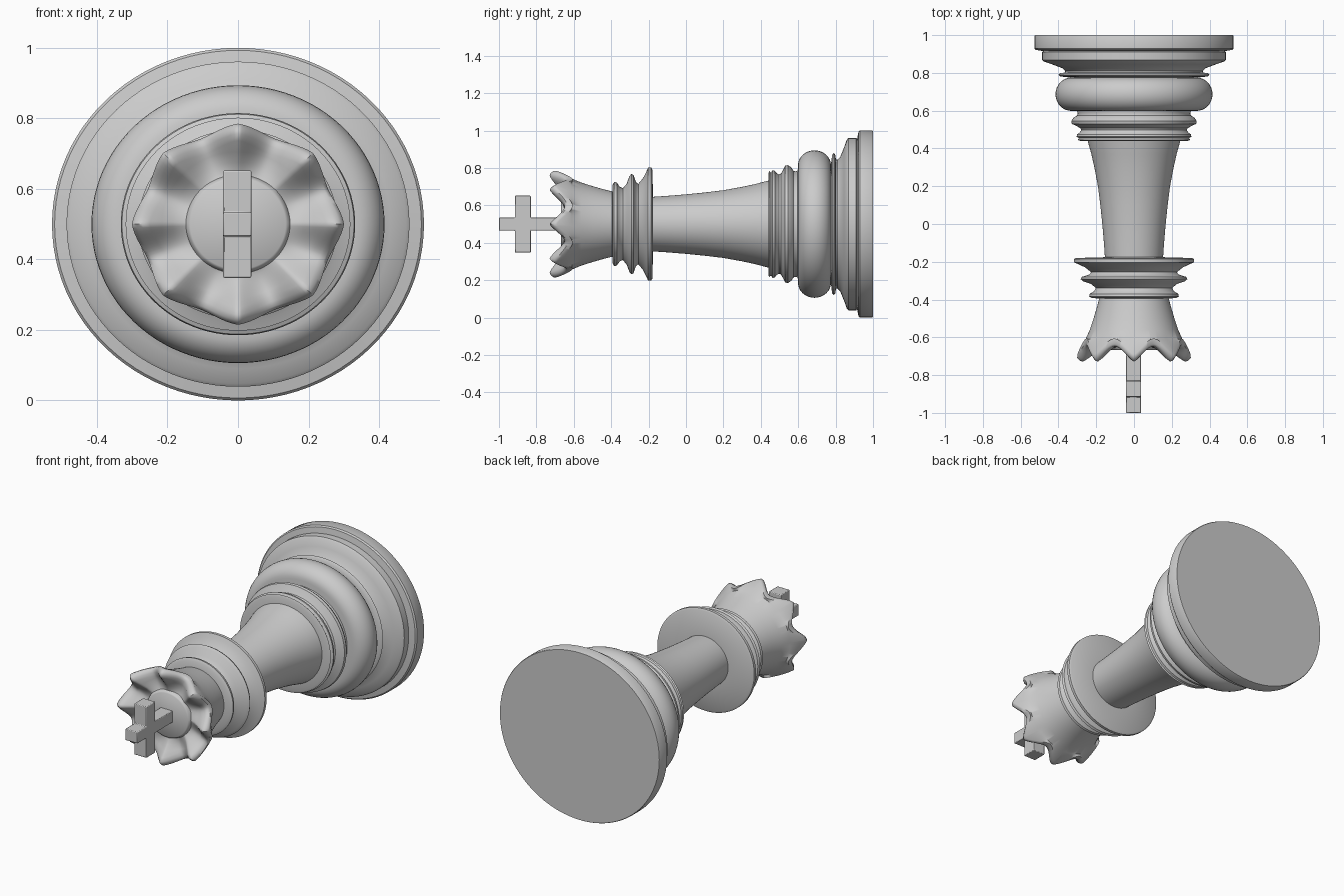
import bpy, bmesh
from math import sin, cos, pi, radians

if "Cube" in bpy.data.objects:
    bpy.data.objects.remove(bpy.data.objects["Cube"])

AXIS_Z = 0.5      # the piece lies on its side along y
STRETCH_X = 1.055  # slightly wider in x


def finish(name, bm, angle=35):
    bmesh.ops.recalc_face_normals(bm, faces=bm.faces)
    me = bpy.data.meshes.new(name)
    bm.to_mesh(me)
    bm.free()
    ob = bpy.data.objects.new(name, me)
    bpy.context.collection.objects.link(ob)
    bpy.ops.object.select_all(action='DESELECT')
    ob.select_set(True)
    bpy.context.view_layer.objects.active = ob
    bpy.ops.object.shade_smooth_by_angle(angle=radians(angle))
    return ob


def lathe(name, profile, segs=96, angle=35):
    """profile(theta) returns (y, radius) points; both ends are capped."""
    bm = bmesh.new()
    cols = []
    for i in range(segs):
        t = 2 * pi * i / segs
        cols.append([bm.verts.new((r * cos(t) * STRETCH_X, y, AXIS_Z + r * sin(t)))
                     for y, r in profile(t)])
    for i in range(segs):
        a, b = cols[i], cols[(i + 1) % segs]
        for j in range(len(a) - 1):
            bm.faces.new((a[j], a[j + 1], b[j + 1], b[j]))
    bm.faces.new([c[0] for c in cols])
    bm.faces.new([c[-1] for c in cols])
    return finish(name, bm, angle)


def bump(y, half, r0, r1, n=8):
    """Rounded ring running from +y to -y."""
    return [(y + half * cos(pi * k / n), r0 + (r1 - r0) * sin(pi * k / n))
            for k in range(n + 1)]


# Foot: slab, step and stacked rings
foot = [(1, .497), (.995, .5), (.93, .5), (.922, .493), (.915, .455), (.91, .461),
        (.868, .461), (.86, .452), (.845, .41), (.825, .36), (.81, .345), (.80, .345)]
foot += bump(.79, .012, .345, .38, 4)
foot += bump(.687, .088, .315, .394, 16)
foot += [(.597, .285), (.585, .282)]
foot += [(.575, .285), (.562, .304), (.545, .315), (.53, .312), (.522, .295), (.508, .27), (.497, .265)]
foot += [(.485, .272), (.475, .285), (.462, .288), (.455, .275), (.445, .283), (.44, .27), (.44, .2)]
lathe("foot", lambda t: foot)

# Tapered column
column = [(.46, .236), (.43, .23), (.37, .214), (.3, .199), (.2, .181), (.1, .169),
          (0, .159), (-.1, .151), (-.19, .145)]
lathe("column", lambda t: column)

# Collar of three flared rings
collar = [(-.175, .12), (-.18, .292), (-.186, .302), (-.203, .302), (-.212, .28),
          (-.23, .245), (-.255, .215), (-.268, .225), (-.28, .262), (-.292, .268),
          (-.303, .255), (-.318, .215), (-.338, .192), (-.355, .2), (-.37, .222),
          (-.384, .225), (-.392, .21), (-.396, .15)]
lathe("collar", lambda t: collar)


# Crown with eight rounded points and scooped channels between them
def crown_profile(t):
    s = abs(sin(4 * t))
    h = (1 - s ** 1.3) ** 0.9       # 1 on a point, 0 in a scoop
    y = -.648 - .072 * h
    r = .262 + .020 * h
    return [(-.385, .172), (-.44, .186), (-.5, .203), (-.56, .222), (-.61, .243),
            (y + .03 + .012 * (1 - h), r - .004 + .006 * h), (y + .012, r + .003 * h),
            (y - .004 * h, r - .01), (y - .009 * h, r - .025),
            (y + .003 * h, r - .045), (-.643 - .05 * h, .205),
            (-.64 - .03 * h, .175), (-.64 - .018 * h, .15), (-.643 - .012 * h, .14),
            (-.662, .135), (-.668, .128)]


lathe("crown", crown_profile, 160, 50)


# Cross on top, one solid outline extruded across x
def cross():
    half = [(-.64, .034), (-.83, .034), (-.83, .152), (-.915, .152), (-.915, .034), (-1, .034)]
    outline = half + [(y, -z) for y, z in reversed(half)]
    bm = bmesh.new()
    face = bm.faces.new([bm.verts.new((-.042, y, AXIS_Z + z)) for y, z in outline])
    ext = bmesh.ops.extrude_face_region(bm, geom=[face])
    for v in ext["geom"]:
        if isinstance(v, bmesh.types.BMVert):
            v.co.x += .08
    ob = finish("cross", bm, 30)
    bev = ob.modifiers.new("soft_edges", 'BEVEL')
    bev.width = .004
    bev.segments = 2


cross()
